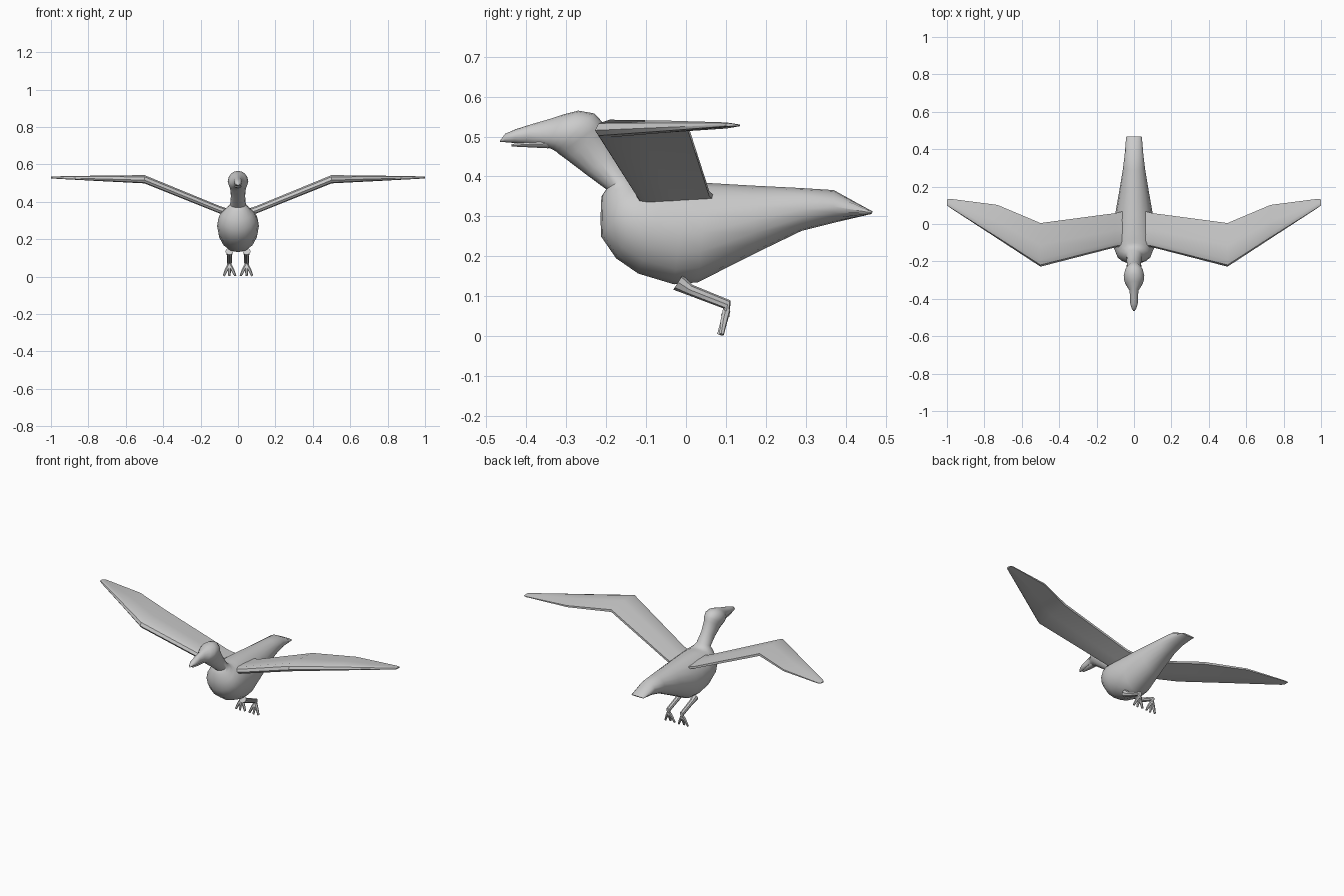
import bpy, bmesh, math
from mathutils import Vector

grey = bpy.data.materials.new("plain grey")
grey.diffuse_color = (0.6, 0.6, 0.6, 1)


def skin(name, rings, mirror=False, angle=40):
    """Bridge equal-length point rings into a closed, smooth-shaded part."""
    bm = bmesh.new()
    loops = [[bm.verts.new(p) for p in ring] for ring in rings]
    for a, b in zip(loops, loops[1:]):
        for i in range(len(a)):
            j = (i + 1) % len(a)
            bm.faces.new((a[i], a[j], b[j], b[i]))
    bm.faces.new(loops[0])
    bm.faces.new(loops[-1])
    bmesh.ops.recalc_face_normals(bm, faces=bm.faces)
    mesh = bpy.data.meshes.new(name)
    bm.to_mesh(mesh)
    bm.free()
    mesh.materials.append(grey)
    ob = bpy.data.objects.new(name, mesh)
    bpy.context.collection.objects.link(ob)
    if mirror:
        ob.modifiers.new("other side", 'MIRROR')
        ob.modifiers["other side"].use_mirror_merge = False
    bpy.ops.object.select_all(action='DESELECT')
    ob.select_set(True)
    bpy.context.view_layer.objects.active = ob
    bpy.ops.object.shade_smooth_by_angle(angle=math.radians(angle))
    return ob


def oval(y0, z0, y1, z1, w, n=16):
    """Oval ring spanning a lower and an upper point of the side outline."""
    low, high = Vector((0, y0, z0)), Vector((0, y1, z1))
    mid, half = (low + high) / 2, (high - low) / 2
    return [mid + half * math.sin(t) + Vector((w * math.cos(t), 0, 0))
            for t in (2 * math.pi * i / n for i in range(n))]


def tube(name, points, radii, n=8):
    """Tapered limb; each joint ring bisects the bend."""
    pts = [Vector(p) for p in points]
    rings = []
    for i, (p, r) in enumerate(zip(pts, radii)):
        d = (pts[min(i + 1, len(pts) - 1)] - pts[max(i - 1, 0)]).normalized()
        u = d.cross(Vector((0, 1, 0.3))).normalized()
        v = d.cross(u)
        rings.append([p + r * (math.cos(t) * u + math.sin(t) * v)
                      for t in (2 * math.pi * k / n for k in range(n))])
    return skin(name, rings, True)


# Tail, body, neck, head and upper beak: lower y, z, upper y, z, half width
outline = [
    (0.464, 0.306, 0.468, 0.312, 0.042),
    (0.37, 0.284, 0.37, 0.366, 0.050),
    (0.29, 0.264, 0.29, 0.371, 0.060),
    (0.17, 0.206, 0.17, 0.377, 0.080),
    (0.03, 0.135, 0.05, 0.384, 0.103),
    (-0.03, 0.130, 0.00, 0.386, 0.109),
    (-0.12, 0.157, -0.05, 0.386, 0.112),
    (-0.175, 0.195, -0.08, 0.385, 0.108),
    (-0.213, 0.250, -0.10, 0.383, 0.095),
    (-0.214, 0.300, -0.115, 0.384, 0.078),
    (-0.212, 0.350, -0.125, 0.390, 0.055),
    (-0.200, 0.368, -0.140, 0.405, 0.042),
    (-0.250, 0.405, -0.175, 0.460, 0.038),
    (-0.300, 0.443, -0.203, 0.515, 0.043),
    (-0.318, 0.456, -0.208, 0.535, 0.050),
    (-0.325, 0.462, -0.230, 0.558, 0.055),
    (-0.335, 0.468, -0.270, 0.565, 0.052),
    (-0.350, 0.474, -0.305, 0.556, 0.040),
    (-0.365, 0.477, -0.345, 0.543, 0.024),
    (-0.400, 0.481, -0.390, 0.530, 0.021),
    (-0.430, 0.484, -0.425, 0.519, 0.020),
    (-0.455, 0.486, -0.453, 0.507, 0.011),
    (-0.466, 0.487, -0.465, 0.491, 0.004),
]
skin("body_and_head", [oval(*s) for s in outline])

# Lower beak
skin("lower_beak", [oval(-0.345, 0.470, -0.345, 0.495, 0.020, 10),
                    oval(-0.40, 0.473, -0.40, 0.488, 0.015, 10),
                    oval(-0.437, 0.475, -0.437, 0.481, 0.006, 10)])

# Brow and eye bulge on each side of the head
for side in (-1, 1):
    bpy.ops.mesh.primitive_uv_sphere_add(segments=12, ring_count=8, radius=0.011,
                                         location=(side * 0.041, -0.288, 0.528))
    eye = bpy.context.object
    eye.name = "eye"
    eye.scale = (0.6, 1.4, 0.7)
    eye.data.materials.append(grey)
    bpy.ops.object.shade_smooth()

# Wings: x, leading y, trailing y, leading z, trailing z, thickness
stations = [
    (0.03, -0.115, 0.075, 0.335, 0.340, 0.036),
    (0.10, -0.125, 0.058, 0.358, 0.358, 0.040),
    (0.50, -0.228, 0.005, 0.520, 0.522, 0.044),
    (0.73, -0.078, 0.102, 0.525, 0.525, 0.030),
    (0.985, 0.088, 0.135, 0.530, 0.528, 0.012),
    (1.00, 0.100, 0.131, 0.530, 0.528, 0.008),
]
# Wing section: fraction of chord, fraction of thickness
foil = [(0, -0.1), (0.04, 0.3), (0.16, 0.5), (0.5, 0.42), (1, 0.16),
        (1, -0.16), (0.5, -0.36), (0.16, -0.5), (0.04, -0.4)]
skin("wing", [[(x, a + (b - a) * c, za + (zb - za) * c + t * h) for c, h in foil]
              for x, a, b, za, zb, t in stations], True)

# Legs: hip, thigh, knee, ankle
tube("leg", [(0.046, -0.02, 0.135), (0.046, 0.01, 0.116), (0.046, 0.104, 0.079),
             (0.046, 0.098, 0.050)], [0.022, 0.014, 0.013, 0.011])

# Hanging toes
for label, x, y in (("inner", 0.014, 0.084), ("middle", 0.046, 0.078),
                    ("outer", 0.076, 0.084)):
    tube(label + "_toe", [(0.046, 0.102, 0.066),
                          (0.046 + (x - 0.046) * 0.5, 0.095, 0.038),
                          (x, y + 0.005, 0.004)], [0.010, 0.009, 0.006], 6)
